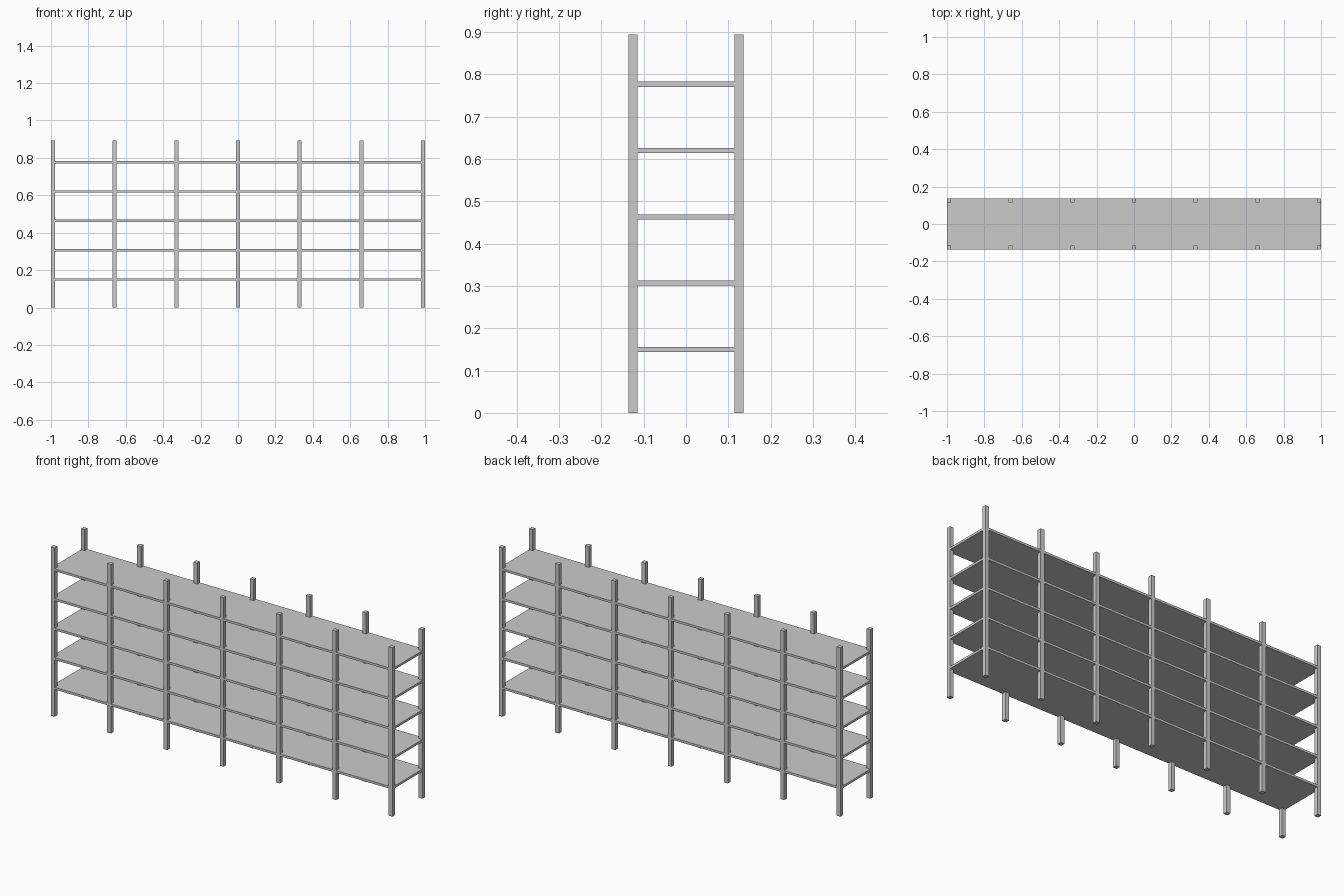
import bpy

cube = bpy.data.objects.get("Cube")
if cube:
    bpy.data.objects.remove(cube, do_unlink=True)

LENGTH, DEPTH, HEIGHT = 2.0, 0.273, 0.894
POST = 0.022
BOARD = 0.012
BAYS = 6
SHELVES = 5
SHELF_STEP = 0.1567

grey = bpy.data.materials.new("light grey")
grey.use_nodes = True
colour = (0.6, 0.6, 0.6, 1)
grey.diffuse_color = colour
grey.node_tree.nodes["Principled BSDF"].inputs["Base Color"].default_value = colour


def box(name, centre, size):
    bpy.ops.mesh.primitive_cube_add(size=1, location=centre)
    obj = bpy.context.object
    obj.name = name
    obj.scale = size
    bpy.ops.object.transform_apply(location=False, rotation=False, scale=True)
    obj.data.materials.append(grey)
    return obj


# Upright posts in matching front and back rows
pitch = (LENGTH - POST) / BAYS
for side, name in ((-1, "front_post"), (1, "back_post")):
    for i in range(BAYS + 1):
        x = (i - BAYS / 2) * pitch
        box(f"{name}_{i + 1}", (x, side * (DEPTH - POST) / 2, HEIGHT / 2),
            (POST, POST, HEIGHT))

# Shelf boards, a hair inside the outer post faces
for i in range(SHELVES):
    z = 0.15 + i * SHELF_STEP
    box(f"shelf_{i + 1}", (0, 0, z), (LENGTH - 0.001, DEPTH - 0.001, BOARD))
